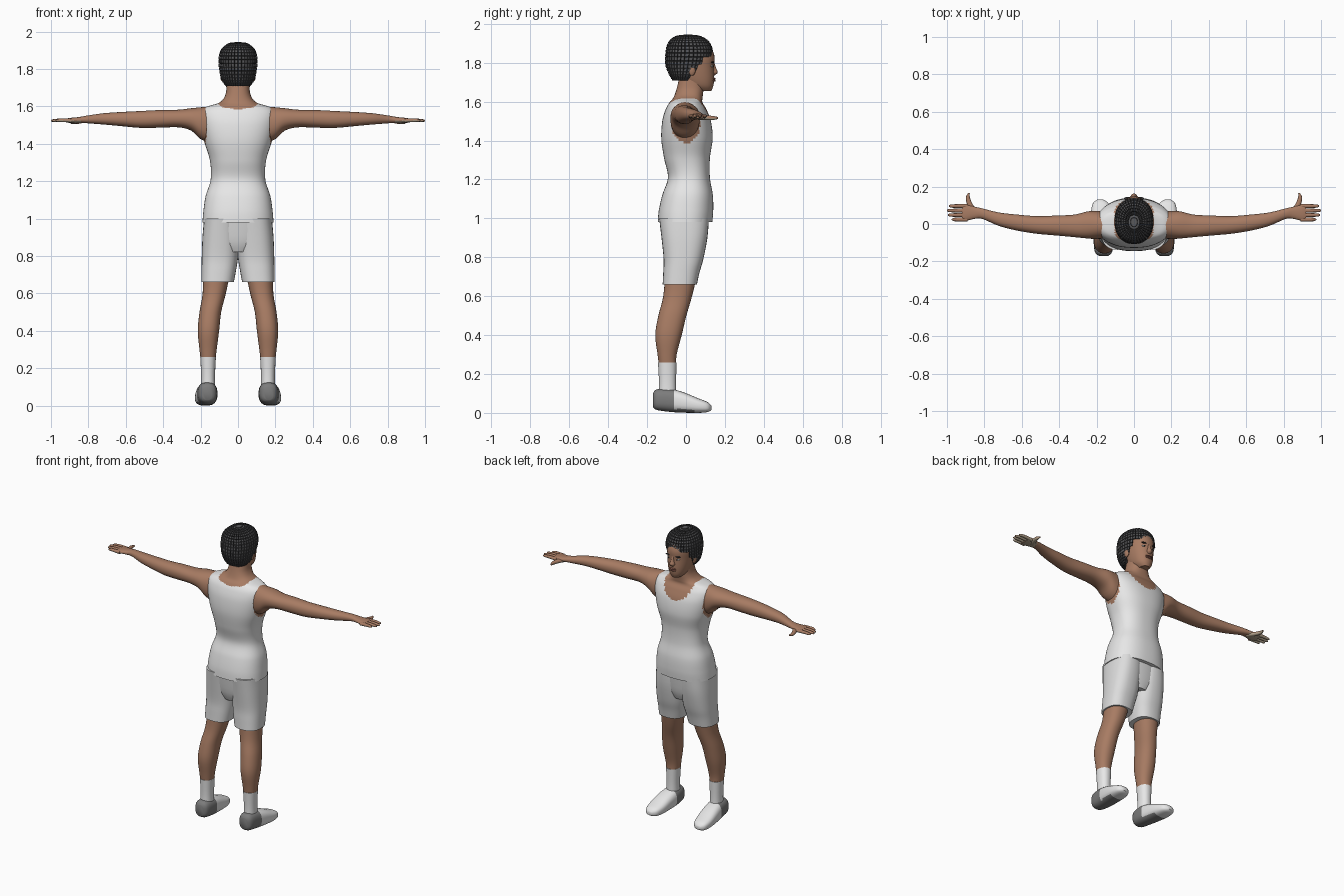
import bpy
import bmesh
from math import cos, sin, pi, copysign
from mathutils import Vector

default_cube = bpy.data.objects.get("Cube")
if default_cube:
    bpy.data.objects.remove(default_cube, do_unlink=True)


def material(name, red, green, blue):
    mat = bpy.data.materials.new(name)
    mat.use_nodes = True
    colour = (red, green, blue, 1)
    mat.diffuse_color = colour
    shader = next(n for n in mat.node_tree.nodes if n.type == 'BSDF_PRINCIPLED')
    shader.inputs["Base Color"].default_value = colour
    return mat


SKIN = material("brown skin", .39, .2, .125)
PALM = material("pale palm", .44, .36, .26)
SHIRT = material("white cloth", .8, .8, .8)
SHORTS = material("off white cloth", .72, .72, .72)
SHOE = material("grey shoe heel", .2, .2, .2)
HAIR = material("grey hair", .1, .1, .105)
HAIR_DARK = material("dark hair", .03, .03, .032)
LIPS = material("lip brown", .27, .11, .08)
EYE = material("eye white", .6, .58, .55)


def smooth(obj, angle=.8):
    bpy.ops.object.select_all(action='DESELECT')
    obj.select_set(True)
    bpy.context.view_layer.objects.active = obj
    bpy.ops.object.shade_smooth_by_angle(angle=angle)


def spline(rows, steps):
    """Smoothly interpolate between neighbouring cross-sections."""
    rows = [Vector(r) for r in rows]
    padded = [rows[0]] + rows + [rows[-1]]
    for a, b, c, d in zip(padded, padded[1:], padded[2:], padded[3:]):
        for i in range(steps):
            t = i / steps
            yield (b * 2 + (c - a) * t + (a * 2 - b * 5 + c * 4 - d) * t ** 2
                   + (b * 3 - a - c * 3 + d) * t ** 3) / 2
    yield rows[-1]


def loft(name, axis, rows, mats, rule=None, side=1, power=2.2, sides=32, steps=4):
    """Skin rings (place, centre a, centre b, radius a, radius b), in hundredths."""
    bm = bmesh.new()
    rings = []
    for t, a, b, ra, rb in spline(rows, steps):
        ring = []
        for i in range(sides):
            angle = 2 * pi * i / sides
            u, v = [copysign(abs(w) ** (2 / power), w) for w in (cos(angle), sin(angle))]
            u, v = a + u * ra, b + v * rb
            x, y, z = {'x': (t, u, v), 'y': (u, t, v), 'z': (u, v, t)}[axis]
            ring.append(bm.verts.new((side * x / 100, y / 100, z / 100)))
        rings.append(ring)
    for low, high in zip(rings, rings[1:]):
        for i in range(sides):
            j = (i + 1) % sides
            bm.faces.new((low[i], low[j], high[j], high[i]))
    bm.faces.new(rings[0])
    bm.faces.new(rings[-1])
    bmesh.ops.recalc_face_normals(bm, faces=bm.faces)
    if rule:
        for face in bm.faces:
            face.material_index = int(rule(face.calc_center_median(), face.normal))
    mesh = bpy.data.meshes.new(name)
    bm.to_mesh(mesh)
    bm.free()
    for mat in mats:
        mesh.materials.append(mat)
    obj = bpy.data.objects.new(name, mesh)
    bpy.context.collection.objects.link(obj)
    smooth(obj)
    return obj


def ball(name, place, size, mat):
    bpy.ops.mesh.primitive_uv_sphere_add(segments=16, ring_count=10, radius=1, location=place)
    obj = bpy.context.object
    obj.name = name
    obj.scale = size
    obj.data.materials.append(mat)
    smooth(obj)


# Torso: vest with scooped neckline and arm holes, skin at neck and armpits
def bare(c, n):
    depth = .12 if c.y > .02 else .035
    neck = (c.x / .105) ** 2 + ((c.z - 1.62) / depth) ** 2 < 1 or c.z > 1.62
    armhole = abs(c.x) > .14 and (c.y / .075) ** 2 + ((c.z - 1.49) / .1) ** 2 < 1
    return neck or armhole


loft("torso_and_vest", 'z', [
    (98, 0, -.5, 19, 14), (104, 0, 0, 18.5, 14), (112, 0, .8, 17.3, 13),
    (121, 0, 1.5, 14.6, 10.8), (131, 0, .5, 15, 11.8), (141, 0, .5, 18, 13.2),
    (150, 0, .3, 20, 12.5), (156, 0, 0, 20.3, 10.5), (159.5, 0, 0, 17.5, 8.5),
    (162, 0, 1, 10, 7.5), (166, 0, 2, 6.8, 7), (172, 0, 3, 6, 6.5),
], [SHIRT, SKIN], bare, power=2.4, sides=72, steps=8)

# Shorts seat
loft("shorts_seat", 'z', [(82, 0, -1, 8, 9), (88, 0, -1, 16, 11), (100, 0, -1, 18, 12.5)],
     [SHORTS])

for side, label in ((1, "left"), (-1, "right")):
    # Arm and palm
    loft(label + "_arm", 'x', [
        (14, -.5, 150, 7, 10), (20, -.5, 151, 7.5, 8.5), (25, -.5, 153, 7.2, 6),
        (32, -1, 153.5, 6, 4.7), (42, -.8, 153.3, 5.3, 4.7), (52, -.5, 153, 4.7, 4.5),
        (62, .7, 153.2, 4.3, 3.8), (72, 2.5, 153.3, 3.6, 3), (81, 5.5, 153, 2.8, 2),
        (85, 6, 152.7, 3.2, 1.6), (90, 6, 152.5, 4.3, 1.3), (92, 6, 152.4, 4, 1),
    ], [SKIN, PALM], lambda c, n: abs(c.x) > .84 and n.z < -.2, side)

    # Fingers and thumb
    palm_side = lambda c, n: n.z < -.2
    for i, tip in enumerate((97.5, 99.5, 100, 99)):
        y = 2.4 + i * 2.4
        loft(f"{label}_finger_{i + 1}", 'x', [
            (89, y, 152.4, 1.1, 1), (95, y, 152.6, 1, .9),
            (tip - 1, y, 152.4, .8, .7), (tip, y, 152.4, .3, .3),
        ], [SKIN, PALM], palm_side, side, sides=12)
    loft(label + "_thumb", 'y', [
        (6, 85, 152, 2.2, 1.3), (10, 87.5, 151.8, 1.6, 1.2),
        (14, 88.8, 151.6, 1.1, 1), (16.5, 88.3, 151.6, .5, .5),
    ], [SKIN, PALM], palm_side, side, sides=12)

    # Leg, shorts leg and sock
    loft(label + "_leg", 'z', [
        (24, 16, -9.5, 3.9, 4.4), (30, 16, -9.7, 4.6, 4.9), (40, 15.8, -9, 5.7, 6.8),
        (50, 14.8, -7, 5.8, 7.2), (60, 12.7, -4.3, 6.2, 7.4), (74, 11, -2, 7.5, 8.5),
    ], [SKIN], side=side)
    loft(label + "_shorts_leg", 'z', [
        (66, 10.9, -3.2, 8.7, 8.8), (72, 10.3, -2.4, 9.2, 9.3), (79, 9.7, -1.3, 9.7, 10.2),
        (90, 9.2, -.8, 9.8, 11.8), (100, 8.8, -1, 9.3, 12.8),
    ], [SHORTS], side=side, power=2.5)
    loft(label + "_sock", 'z', [
        (8, 16, -9.5, 3.8, 4.6), (16, 16, -9.5, 3.7, 4.4), (26, 16, -9.6, 4.2, 4.8),
    ], [SHIRT], side=side)

    # Shoe with a grey heel
    loft(label + "_shoe", 'y', [
        (-17, 16.3, 6.5, 2.5, 3.5), (-15, 16.3, 6.8, 4.6, 5.3), (-8, 16.4, 6.4, 5.4, 5.9),
        (-1, 17, 5.3, 5.7, 5.2), (6, 17.5, 3.8, 5.5, 3.8), (11, 17.8, 3, 4.2, 2.6),
        (13, 18, 2.6, 1.6, 1.1),
    ], [SHIRT, SHOE], lambda c, n: c.y < -.06 or (n.z < -.6 and c.y < .05), side, power=2.6)

    # Ear, eye and brow
    ball(label + "_ear", (side * .083, .03, 1.765), (.012, .02, .032), SKIN)
    ball(label + "_eye", (side * .032, .131, 1.783), (.014, .009, .006), EYE)
    ball(label + "_iris", (side * .032, .137, 1.783), (.005, .005, .005), HAIR_DARK)
    ball(label + "_brow", (side * .034, .136, 1.803), (.021, .009, .004), HAIR_DARK)

# Head and face
loft("head", 'z', [
    (165.5, 0, 9, 3, 4), (168, 0, 7, 5.3, 7), (172, 0, 5.5, 6.7, 9),
    (178, 0, 4, 7.7, 10.4), (184, 0, 3, 8, 11.5), (190, 0, 2.5, 6.5, 9), (193, 0, 2, 3, 4),
], [SKIN], steps=6)
loft("nose", 'z', [
    (173.5, 0, 14, .9, .8), (175, 0, 14.2, 1.8, 2.1), (177, 0, 14, 1.2, 1.6),
    (180, 0, 13.6, .8, 1),
], [SKIN], sides=16)
for lip, z in (("upper_lip", 1.718), ("lower_lip", 1.708)):
    ball(lip, (0, .14, z), (.025, .013, .006), LIPS)

# Hair: a cap cut along the hairline, with every face raised into a small curl
hair = loft("hair", 'z', [
    (171, 0, -1, 6, 5.5), (174, 0, 0, 8.3, 8.3), (179, 0, 1, 9.5, 11.2),
    (185, 0, 1.7, 10, 11.8), (190, 0, 1.5, 8.8, 10.5), (193, 0, 1.2, 5.5, 7),
    (194, 0, 1, 2, 2.5),
], [HAIR_DARK, HAIR], sides=40, steps=3)
bm = bmesh.new()
bm.from_mesh(hair.data)


def outside_hairline(c):
    rise = min(max((c.y - .01) / .09, 0), 1)
    return c.z < 1.711 + .12 * rise


bmesh.ops.delete(bm, geom=[f for f in bm.faces if outside_hairline(f.calc_center_median())],
                 context='FACES')
curls = [f for f in bm.faces if f.calc_area() > .00006]
for f in bm.faces:
    f.material_index = 1
rims = bmesh.ops.inset_individual(bm, faces=curls, thickness=.0025, depth=.005)["faces"]
for f in rims:
    f.material_index = 0
bm.to_mesh(hair.data)
bm.free()
shell = hair.modifiers.new("thickness", 'SOLIDIFY')
shell.thickness = .012
shell.offset = -1
smooth(hair, .5)
